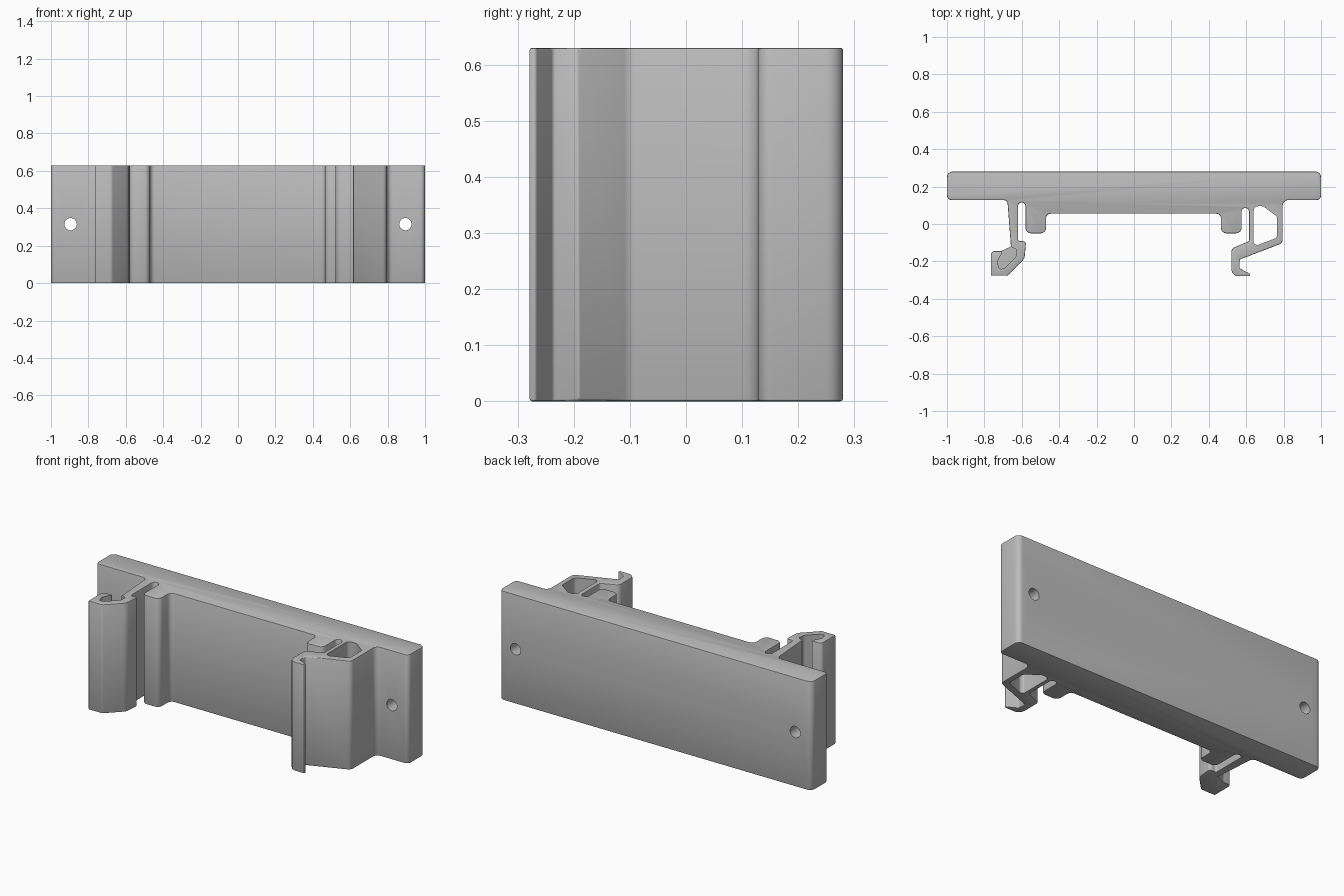
import bpy, bmesh, math
from mathutils import Vector, Matrix

HEIGHT = 0.63

cube = bpy.data.objects.get("Cube")
if cube:
    bpy.data.objects.remove(cube, do_unlink=True)

grey = bpy.data.materials.new("plain grey")
grey.use_nodes = True
colour = (0.5, 0.5, 0.5, 1)
grey.diffuse_color = colour
grey.node_tree.nodes["Principled BSDF"].inputs["Base Color"].default_value = colour


def rounded(points, steps=6):
    """Outline from (x, y, corner radius) points, with arcs at the corners."""
    out = []
    for i, (x, y, r) in enumerate(points):
        p = Vector((x, y))
        a = Vector(points[i - 1][:2]) - p
        b = Vector(points[(i + 1) % len(points)][:2]) - p
        if r == 0:
            out.append(p)
            continue
        half = a.angle(b) / 2
        cut = min(r / math.tan(half), a.length * 0.49, b.length * 0.49)
        r = cut * math.tan(half)
        a.normalize()
        b.normalize()
        centre = p + (a + b).normalized() * (r / math.sin(half))
        start, end = p + a * cut - centre, p + b * cut - centre
        turn = start.angle_signed(end)
        for k in range(steps + 1):
            out.append(centre + Matrix.Rotation(-turn * k / steps, 2) @ start)
    return out


def new_object(name, bm):
    bmesh.ops.recalc_face_normals(bm, faces=bm.faces)
    mesh = bpy.data.meshes.new(name)
    bm.to_mesh(mesh)
    bm.free()
    mesh.materials.append(grey)
    obj = bpy.data.objects.new(name, mesh)
    bpy.context.collection.objects.link(obj)
    return obj


def extrude(name, points, z0, z1):
    bm = bmesh.new()
    face = bm.faces.new([bm.verts.new((p.x, p.y, z0)) for p in rounded(points)])
    top = bmesh.ops.extrude_face_region(bm, geom=[face])["geom"]
    bmesh.ops.translate(bm, vec=(0, 0, z1 - z0),
                        verts=[v for v in top if isinstance(v, bmesh.types.BMVert)])
    return new_object(name, bm)


# Outline sections, running clockwise from the back left corner
plate_back = [(-1, .28, .03), (1, .28, .03), (1, .128, .025)]
fixed_hook = [(.795, .128, .03), (.795, -.102, .03), (.565, -.19, 0),
              (.565, -.237, .008), (.622, -.268, .006), (.618, -.279, .004),
              (.52, -.279, .04), (.52, -.132, .025), (.615, -.092, .012)]
right_foot = [(.615, .085, .019), (.575, .085, .019), (.575, -.05, .03),
              (.465, -.05, .03), (.465, .055, .025)]
left_foot = [(-.47, .055, .025), (-.47, -.05, .03), (-.58, -.05, .03),
             (-.58, .115, .019), (-.62, .115, .019)]
spring_clip = [(-.62, -.092, .01), (-.577, -.092, .015), (-.585, -.185, .05),
               (-.675, -.276, .02), (-.765, -.276, .006), (-.765, -.145, .02),
               (-.713, -.145, .01), (-.658, -.121, .003), (-.677, .128, .022),
               (-1, .128, .025)]
body = extrude("rail_mount_body",
               plate_back + fixed_hook + right_foot + left_foot + spring_clip,
               0, HEIGHT)

# Softened top and bottom rims
bevel = body.modifiers.new("rim", "BEVEL")
bevel.width = 0.005
bevel.segments = 2
bevel.limit_method = "ANGLE"
bevel.angle_limit = math.radians(60)
bevel.use_clamp_overlap = False

# Cavity through the hook and blind groove in the clip
cavity = extrude("hook_cavity_cutter",
                 [(.64, .095, .025), (.69, .095, .025), (.765, .04, .02),
                  (.765, -.073, .02), (.66, -.113, .02), (.64, -.105, .01)],
                 -0.1, HEIGHT + 0.1)
groove = extrude("clip_groove_cutter",
                 [(-.706, -.155, .008), (-.73, -.2, .02), (-.72, -.243, .015),
                  (-.692, -.236, .015), (-.632, -.176, .02), (-.626, -.136, .01),
                  (-.66, -.121, 0), (-.665, -.1, 0), (-.706, -.13, 0)],
                 0.04, HEIGHT + 0.1)

# Screw holes through the plate ends
cutters = [cavity, groove]
for side, x in (("right", -.895), ("left", .895)):
    bm = bmesh.new()
    bmesh.ops.create_cone(bm, cap_ends=True, segments=32, radius1=.033,
                          radius2=.033, depth=.4,
                          matrix=Matrix.Translation((x, .2, HEIGHT / 2))
                          @ Matrix.Rotation(math.pi / 2, 4, "X"))
    cutters.append(new_object(side + "_screw_hole_cutter", bm))

for cutter in cutters:
    cutter.hide_render = True
    mod = body.modifiers.new(cutter.name, "BOOLEAN")
    mod.object = cutter
    mod.operation = "DIFFERENCE"
    mod.solver = "EXACT"

# Apply the cuts and smooth the rounded faces
bpy.ops.object.select_all(action="DESELECT")
body.select_set(True)
bpy.context.view_layer.objects.active = body
for mod in list(body.modifiers):
    bpy.ops.object.modifier_apply(modifier=mod.name)
for cutter in cutters:
    bpy.data.objects.remove(cutter, do_unlink=True)
bpy.ops.object.shade_smooth_by_angle(angle=math.radians(35))
